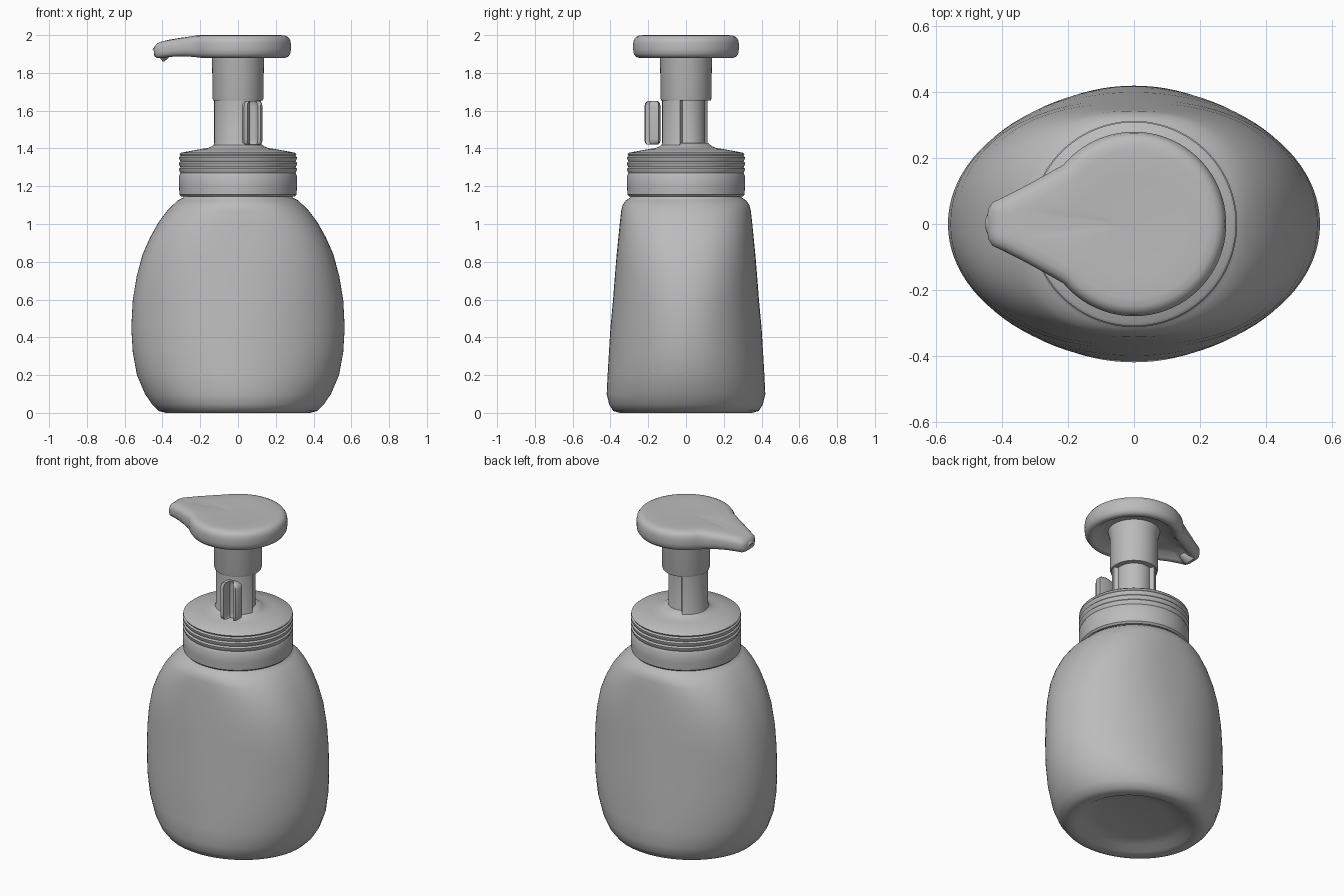
import bpy, bmesh
from math import sin, cos, pi, radians, hypot
from mathutils import Vector, Matrix

cube = bpy.data.objects.get("Cube")
if cube:
    bpy.data.objects.remove(cube, do_unlink=True)

grey = bpy.data.materials.new("plain grey")
grey.use_nodes = True
colour = (0.5, 0.5, 0.5, 1)
grey.diffuse_color = colour
grey.node_tree.nodes["Principled BSDF"].inputs["Base Color"].default_value = colour


def loft(name, rings, angle=40):
    """Skin a stack of equal-length rings and cap both ends."""
    bm = bmesh.new()
    loops = [[bm.verts.new(p) for p in ring] for ring in rings]
    n = len(loops[0])
    for a, b in zip(loops, loops[1:]):
        for i in range(n):
            j = (i + 1) % n
            bm.faces.new((a[i], a[j], b[j], b[i]))
    bm.faces.new(loops[0][::-1])
    bm.faces.new(loops[-1])
    bmesh.ops.recalc_face_normals(bm, faces=bm.faces)
    mesh = bpy.data.meshes.new(name)
    bm.to_mesh(mesh)
    bm.free()
    mesh.materials.append(grey)
    obj = bpy.data.objects.new(name, mesh)
    bpy.context.collection.objects.link(obj)
    bpy.ops.object.select_all(action='DESELECT')
    obj.select_set(True)
    bpy.context.view_layer.objects.active = obj
    bpy.ops.object.shade_smooth_by_angle(angle=radians(angle))
    return obj


def oval(rx, ry, z, power=2.0, n=96):
    """Superellipse ring."""
    def f(v):
        return (abs(v) ** (2 / power)) * (1 if v >= 0 else -1)
    return [Vector((rx * f(cos(2 * pi * i / n)), ry * f(sin(2 * pi * i / n)), z))
            for i in range(n)]


def lathe(name, profile, angle=40):
    return loft(name, [oval(r, r, z) for r, z in profile], angle)


# Bottle: oval base blending to a round shoulder, with a dished underside
body = [(.02, .02, .045, 2), (.22, .2, .045, 2), (.3, .27, .03, 2), (.34, .31, .008, 2),
        (.38, .35, 0, 2), (.42, .385, .01, 2), (.455, .407, .045, 2), (.492, .42, .1, 2),
        (.535, .415, .2, 2), (.557, .408, .32, 2), (.565, .4, .45, 2), (.557, .386, .6, 2.1),
        (.537, .377, .72, 2.25), (.505, .367, .84, 2.4), (.465, .358, .93, 2.5),
        (.42, .35, 1.01, 2.5), (.375, .343, 1.07, 2.4), (.345, .336, 1.1, 2.3),
        (.318, .318, 1.125, 2.1), (.29, .295, 1.14, 2), (.28, .28, 1.17, 2)]
loft("bottle_body", [oval(*row) for row in body], 60)

# Screw cap with soft ridges and a sloping top
cap = [(.27, 1.145), (.3, 1.145), (.31, 1.155), (.312, 1.2), (.312, 1.255), (.304, 1.27)]
for z in (1.285, 1.315, 1.345):
    cap += [(.312, z), (.313, z + .008), (.305, z + .016)]
cap += [(.31, 1.37), (.3, 1.378), (.2, 1.396), (.16, 1.402), (.138, 1.412), (.115, 1.43)]
lathe("screw_cap", cap)


# Lower stem with one recessed quarter, and the full sleeve above it
def stem_ring(z, flare=0):
    ring = []
    for i in range(72):
        a = radians(i * 5)
        r = .1 if i <= 22 or i >= 70 else .126
        ring.append(Vector(((r + flare) * cos(a), (r + flare) * sin(a), z)))
    return ring


loft("stem_lower", [stem_ring(1.39, .012), stem_ring(1.43), stem_ring(1.67)], 30)
lathe("stem_sleeve", [(.1, 1.655), (.132, 1.655), (.135, 1.665), (.137, 1.87), (.15, 1.93)])

# Locking tab with a vertical groove in its front
tab = [(.022, -.15), (.022, -.205), (.032, -.22), (.05, -.215), (.06, -.165), (.08, -.158),
       (.095, -.165), (.105, -.195), (.12, -.195), (.13, -.18), (.13, -.145), (.08, -.135)]


def tab_ring(z, s):
    return [Vector((.076 + (x - .076) * s, -.175 + (y + .175) * s, z)) for x, y in tab]


tab_levels = [(1.42, .7), (1.43, .95), (1.45, 1), (1.62, 1), (1.64, .93), (1.652, .65)]
loft("locking_tab", [tab_ring(*lv) for lv in tab_levels], 50)

# Pump head outline: round disc tapering into a spout on one side
half = [Vector((.28 * cos(radians(a)), .28 * sin(radians(a)))) for a in range(0, 141, 4)]
half += [Vector(p) for p in ((-.25, .16), (-.3, .132), (-.35, .105), (-.4, .08),
                             (-.43, .066), (-.443, .045), (-.446, .02))]
outline = half + [Vector((p.x, -p.y)) for p in reversed(half[1:])]


def head_ring(inset, z, scale=1.0):
    ring = []
    n = len(outline)
    for i, p in enumerate(outline):
        t = outline[(i + 1) % n] - outline[i - 1]
        q = (p - Vector((t.y, -t.x)).normalized() * inset) * scale
        # The spout thins and droops towards its tip
        k = max(0, (-.22 - q.x) / .226)
        h = 1.94 + (z - 1.94) * (1 - .3 * k ** .5) - .025 * k * k
        ring.append(Vector((q.x, q.y, h)))
    return ring


head = [(.03, 1.915, .5), (.03, 1.915, .8), (.03, 1.885, .92), (.03, 1.88), (.014, 1.886),
        (.003, 1.903), (0, 1.925), (0, 1.955), (.004, 1.975), (.015, 1.99), (.03, 1.997),
        (.03, 2.0, .9), (.03, 1.998, .6), (.03, 1.996, .2)]
loft("pump_head", [head_ring(*lv) for lv in head], 60)

# Hollow nozzle lip at the spout tip, pointing out and down
nozzle = lathe("spout_nozzle", [(.03, -.05), (.044, -.03), (.046, .018), (.042, .026),
                                (.032, .026), (.028, .018), (.026, -.02)])
aim = Vector((-.75, 0, -.66)).to_track_quat('Z', 'Y').to_matrix().to_4x4()
nozzle.matrix_world = Matrix.Translation((-.405, 0, 1.908)) @ aim
